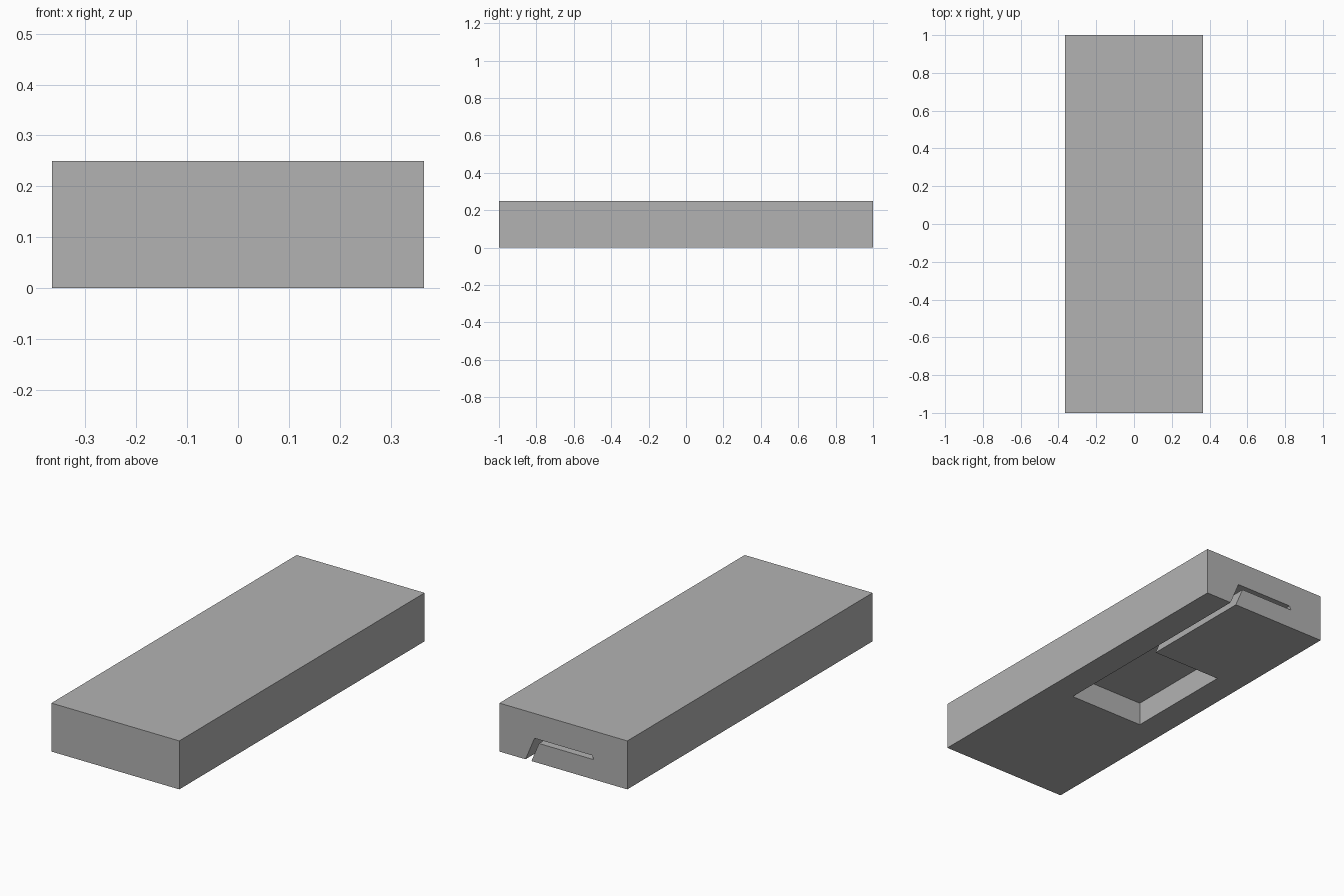
import bpy
import bmesh
from mathutils import Vector

if "Cube" in bpy.data.objects:
    bpy.data.objects.remove(bpy.data.objects["Cube"], do_unlink=True)

grey = bpy.data.materials.new("plain_grey")
grey.use_nodes = True
grey.diffuse_color = (0.448, 0.448, 0.448, 1)
grey.node_tree.nodes["Principled BSDF"].inputs["Base Color"].default_value = grey.diffuse_color


def prism(name, profile, y0, y1):
    """Extrude an (x, z) profile along y."""
    bm = bmesh.new()
    face = bm.faces.new([bm.verts.new((x, y0, z)) for x, z in profile])
    geom = bmesh.ops.extrude_face_region(bm, geom=[face])["geom"]
    moved = [v for v in geom if isinstance(v, bmesh.types.BMVert)]
    bmesh.ops.translate(bm, verts=moved, vec=Vector((0, y1 - y0, 0)))
    bmesh.ops.recalc_face_normals(bm, faces=bm.faces)
    mesh = bpy.data.meshes.new(name)
    bm.to_mesh(mesh)
    bm.free()
    mesh.materials.append(grey)
    obj = bpy.data.objects.new(name, mesh)
    bpy.context.collection.objects.link(obj)
    return obj


def rectangle(half_width, z0, z1):
    return [(-half_width, z0), (half_width, z0), (half_width, z1), (-half_width, z1)]


def cut(body, cutter):
    mod = body.modifiers.new(cutter.name, "BOOLEAN")
    mod.operation = "DIFFERENCE"
    mod.solver = "EXACT"
    mod.object = cutter
    cutter.hide_render = True
    bpy.context.view_layer.objects.active = body
    bpy.ops.object.modifier_apply(modifier=mod.name)
    bpy.data.objects.remove(cutter, do_unlink=True)


# Solid block
block = prism("block", rectangle(0.365, 0, 0.25), -1, 1)

# Rectangular pocket in the underside
ceiling = 0.122
cut(block, prism("pocket_cutter", rectangle(0.216, -0.05, ceiling), -0.213, 0.383))

# Hooked slot from the pocket to the back: slanted entry, then a thin gap above a tongue
floor, lean, below = 0.102, 0.42, -0.05


def outer(z):
    return 0.216 - lean * z


def inner(z):
    return 0.182 - lean * z


slot = [
    (outer(below), below), (outer(ceiling), ceiling),
    (-outer(ceiling), ceiling), (-outer(floor), floor),
    (inner(floor), floor), (inner(below), below),
]
cut(block, prism("slot_cutter", slot, 0.3, 1.1))
